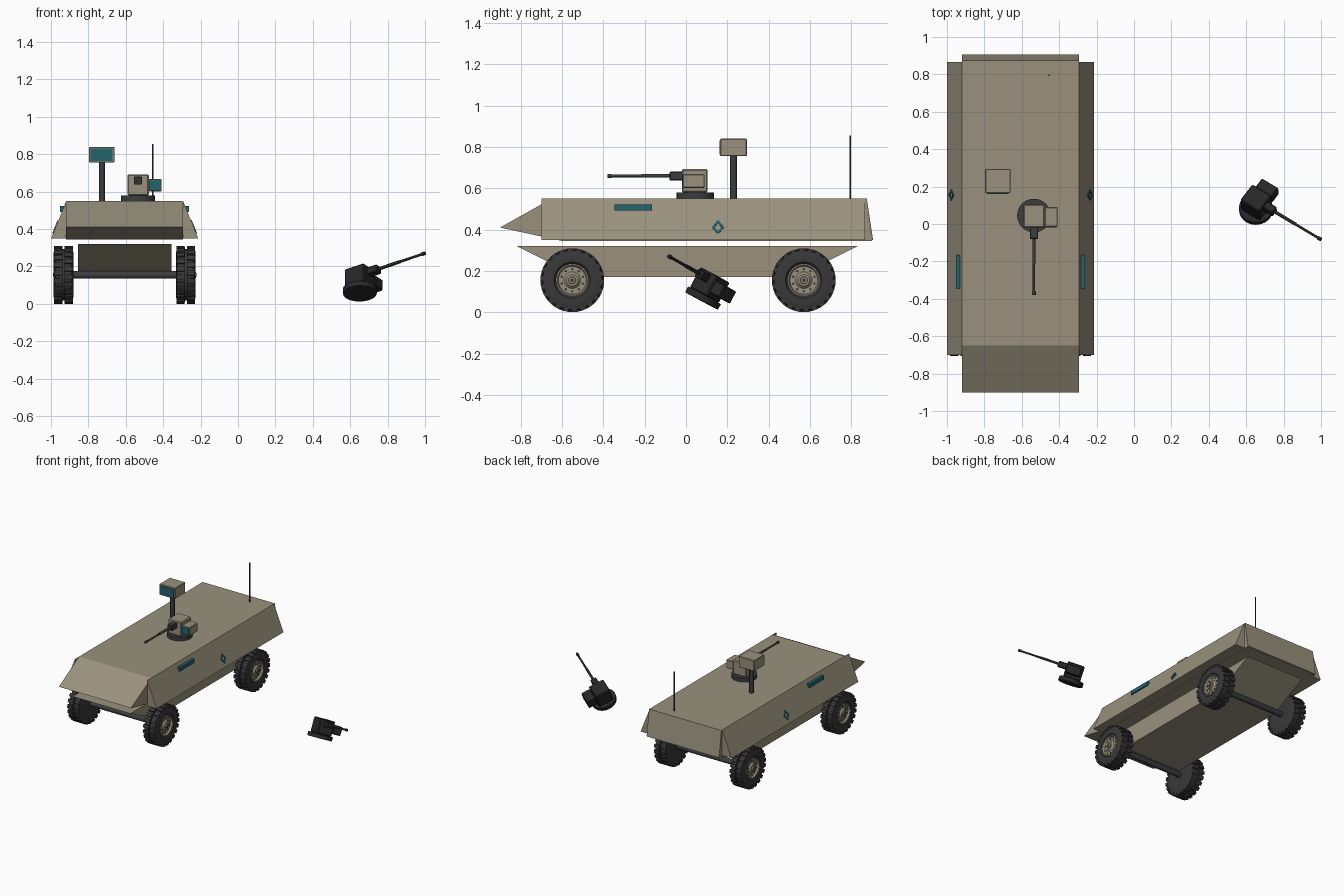
import bpy, bmesh
from math import pi, cos, sin, radians
from mathutils import Matrix, Vector

if "Cube" in bpy.data.objects:
    bpy.data.objects.remove(bpy.data.objects["Cube"], do_unlink=True)


def material(name, *rgb):
    m = bpy.data.materials.new(name)
    m.use_nodes = True
    m.diffuse_color = (*rgb, 1)
    m.node_tree.nodes["Principled BSDF"].inputs["Base Color"].default_value = (*rgb, 1)
    return m


SAND = material("sand paint", 0.32, 0.285, 0.205)
RUBBER = material("tyre rubber", 0.04, 0.04, 0.042)
METAL = material("dark metal", 0.045, 0.047, 0.05)
TEAL = material("teal glass", 0.015, 0.125, 0.155)
BURNT = material("burnt black", 0.02, 0.02, 0.021)

CX = -0.606          # vehicle centreline
HALF, FLARE = 0.3125, 0.393
DECK, SILL = 0.55, 0.35


def finish(name, bm, mat, matrix=None, smooth=False):
    if matrix:
        bm.transform(matrix)
    bmesh.ops.recalc_face_normals(bm, faces=bm.faces)
    me = bpy.data.meshes.new(name)
    bm.to_mesh(me)
    bm.free()
    me.materials.append(mat)
    ob = bpy.data.objects.new(name, me)
    bpy.context.collection.objects.link(ob)
    if smooth:
        bpy.ops.object.select_all(action="DESELECT")
        ob.select_set(True)
        bpy.context.view_layer.objects.active = ob
        bpy.ops.object.shade_smooth_by_angle(angle=radians(35))
    return ob


def add_box(bm, lo, hi, rot=None):
    lo, hi = Vector(lo), Vector(hi)
    m = Matrix.Translation((lo + hi) / 2) @ Matrix.Diagonal((*(hi - lo), 1))
    bmesh.ops.create_cube(bm, size=1, matrix=rot @ m if rot else m)


def box(name, lo, hi, mat, matrix=None, bevel=0.0):
    bm = bmesh.new()
    add_box(bm, lo, hi)
    if bevel:
        bmesh.ops.bevel(bm, geom=bm.edges[:], offset=bevel, segments=1, affect="EDGES")
    return finish(name, bm, mat, matrix)


def rod(name, start, end, radius, mat, matrix=None, sides=20):
    a, b = Vector(start), Vector(end)
    bm = bmesh.new()
    m = Matrix.Translation((a + b) / 2) @ (b - a).to_track_quat("Z", "Y").to_matrix().to_4x4()
    bmesh.ops.create_cone(bm, cap_ends=True, segments=sides, radius1=radius,
                          radius2=radius, depth=(b - a).length, matrix=m)
    return finish(name, bm, mat, matrix, True)


def prism(name, outline, sweep, mat):
    """Extrude a closed outline of 3D points along a sweep vector."""
    bm = bmesh.new()
    face = bm.faces.new([bm.verts.new(p) for p in outline])
    ext = bmesh.ops.extrude_face_region(bm, geom=[face], use_keep_orig=True)
    moved = [g for g in ext["geom"] if isinstance(g, bmesh.types.BMVert)]
    bmesh.ops.translate(bm, verts=moved, vec=sweep)
    return finish(name, bm, mat)


def lathe(name, profile, mat, matrix, steps=48):
    """Spin (x, radius) points about the x axis."""
    bm = bmesh.new()
    vs = [bm.verts.new((x, 0, r)) for x, r in profile]
    es = [bm.edges.new(p) for p in zip(vs, vs[1:])]
    bmesh.ops.spin(bm, geom=vs + es, cent=(0, 0, 0), axis=(1, 0, 0),
                   angle=2 * pi, steps=steps, use_merge=True)
    bmesh.ops.remove_doubles(bm, verts=bm.verts, dist=1e-5)
    return finish(name, bm, mat, matrix, True)


# Upper and lower hull, as side outlines swept across
upper = [(-0.65, DECK), (-0.9, 0.41), (-0.6, 0.345), (0.9, 0.345), (0.87, DECK)]
prism("upper_hull", [(CX - HALF, y, z) for y, z in upper], (2 * HALF, 0, 0), SAND)
lower = [(-0.82, 0.32), (-0.52, 0.17), (0.53, 0.17), (0.83, 0.32)]
prism("lower_hull", [(CX - 0.25, y, z) for y, z in lower], (0.5, 0, 0), SAND)
prism("rear_plate", [(CX - HALF, y, z) for y, z in
      [(0.875, DECK), (0.905, SILL), (0.9, SILL), (0.87, DECK)]], (2 * HALF, 0, 0), SAND)


def on_side(s, y, z, lift):
    """Point on the flared side at height z, lifted outwards."""
    t = (DECK - z) / (DECK - SILL)
    return Vector((CX + s * (HALF + t * (FLARE - HALF) + lift), y, z))


# Flared sides, vision blocks and diamond markings
for s, side in ((1, "left"), (-1, "right")):
    prism(side + "_side_armour", [(CX + s * HALF, -0.7, DECK), (CX + s * FLARE, -0.7, SILL),
          (CX + s * HALF, -0.7, SILL)], (0, 1.565, 0), SAND)
    x = CX + s * 0.334
    box(side + "_vision_block", (x - 0.011, -0.345, 0.492), (x + 0.011, -0.165, 0.522), TEAL)
    bm = bmesh.new()
    rings = [[bm.verts.new(on_side(s, 0.155 + k * 0.03 * cos(i * pi / 2),
              0.412 + k * 0.035 * sin(i * pi / 2), 0.003)) for i in range(4)] for k in (1, 0.55)]
    for i in range(4):
        j = (i + 1) % 4
        f = bm.faces.new((rings[0][i], rings[0][j], rings[1][j], rings[1][i]))
    ob = finish(side + "_diamond", bm, TEAL)
    mod = ob.modifiers.new("plate", "SOLIDIFY")
    mod.thickness, mod.offset = 0.004, 0

# Wheels
TYRE = [(-0.05, 0), (-0.05, 0.075), (-0.053, 0.12), (-0.044, 0.143), (-0.005, 0.148),
        (-0.005, 0.138), (0.005, 0.138), (0.005, 0.148), (0.044, 0.143), (0.053, 0.12),
        (0.05, 0.088), (0.036, 0.076), (0.02, 0.076)]
RIM = [(0.02, 0.079), (0.045, 0.079), (0.047, 0.073), (0.034, 0.067), (0.034, 0.04),
       (0.042, 0.032), (0.046, 0.028), (0.046, 0.018), (0.054, 0.016), (0.054, 0)]
LUGS, HOLES = 22, 10


def wheel(name, s, y):
    m = Matrix.Translation((CX + s * 0.327, y, 0.155)) @ Matrix.Diagonal((s, 1, 1, 1))
    lathe(name + "_tyre", TYRE, RUBBER, m)
    lathe(name + "_rim", RIM, SAND, m, 32)
    lugs = bmesh.new()
    for i in range(LUGS):
        for row in (-1, 1):
            turn = Matrix.Rotation((i + row * 0.25) * 2 * pi / LUGS, 4, "X")
            xs = sorted((row * 0.006, row * 0.05))
            add_box(lugs, (xs[0], -0.013, 0.135), (xs[1], 0.013, 0.154), turn)
    finish(name + "_tread", lugs, RUBBER, m)
    bolts = bmesh.new()
    for i in range(HOLES):
        turn = Matrix.Rotation(i * 2 * pi / HOLES, 4, "X")
        bmesh.ops.create_cone(bolts, cap_ends=True, segments=8, radius1=0.006, radius2=0.006,
                              depth=0.008, matrix=turn @ Matrix.Translation((0.034, 0, 0.054))
                              @ Matrix.Rotation(pi / 2, 4, "Y"))
    finish(name + "_rim_holes", bolts, METAL, m)
    rod(name + "_hub_cap", (0.05, 0, 0), (0.056, 0, 0), 0.009, METAL, m)


for end, y in (("front", -0.55), ("rear", 0.57)):
    rod(end + "_axle", (CX - 0.29, y, 0.155), (CX + 0.29, y, 0.155), 0.02, METAL)
    for s, side in ((1, "left"), (-1, "right")):
        wheel(f"{end}_{side}_wheel", s, y)


# Gun turret, built about the centre of its ring
def turret(name, m, body, dark, glass):
    rod(name + "_ring", (0, 0, 0), (0, 0, 0.03), 0.09, dark, m, 32)
    box(name + "_housing", (-0.057, -0.065, 0.03), (0.058, 0.06, 0.142), body, m, 0.006)
    box(name + "_sight", (0.058, -0.06, 0.052), (0.126, 0.045, 0.118), body, m, 0.004)
    box(name + "_sight_glass", (0.063, -0.064, 0.057), (0.121, -0.058, 0.113), glass, m)
    box(name + "_gun_cradle", (-0.022, -0.125, 0.088), (0.022, -0.06, 0.13), dark, m, 0.004)
    rod(name + "_barrel", (0, -0.42, 0.11), (0, -0.12, 0.11), 0.007, dark, m, 12)
    rod(name + "_barrel_sleeve", (0, -0.26, 0.11), (0, -0.12, 0.11), 0.009, dark, m, 12)
    rod(name + "_muzzle", (0, -0.425, 0.11), (0, -0.405, 0.11), 0.01, dark, m, 12)


turret("turret", Matrix.Translation((-0.535, 0.045, DECK)), SAND, METAL, TEAL)

# Loose turret lying tilted beside the vehicle
forward = Vector((0.823, -0.494, 0.28)).normalized()
up = Vector((-0.017, 0.47, 0.88))
up = (up - forward * up.dot(forward)).normalized()
pose = Matrix((up.cross(forward), -forward, up)).transposed().to_4x4()
turret("loose_turret", Matrix.Translation((0.652, 0.075, 0.055)) @ pose, BURNT, BURNT, BURNT)

# Sensor mast and antenna
rod("sensor_mast", (-0.727, 0.23, DECK), (-0.727, 0.23, 0.76), 0.016, METAL)
box("sensor_head", (-0.796, 0.165, 0.755), (-0.66, 0.295, 0.84), SAND, None, 0.004)
box("sensor_glass", (-0.786, 0.161, 0.764), (-0.67, 0.167, 0.831), TEAL)
rod("antenna", (-0.455, 0.795, DECK), (-0.455, 0.795, 0.855), 0.004, METAL, None, 8)
